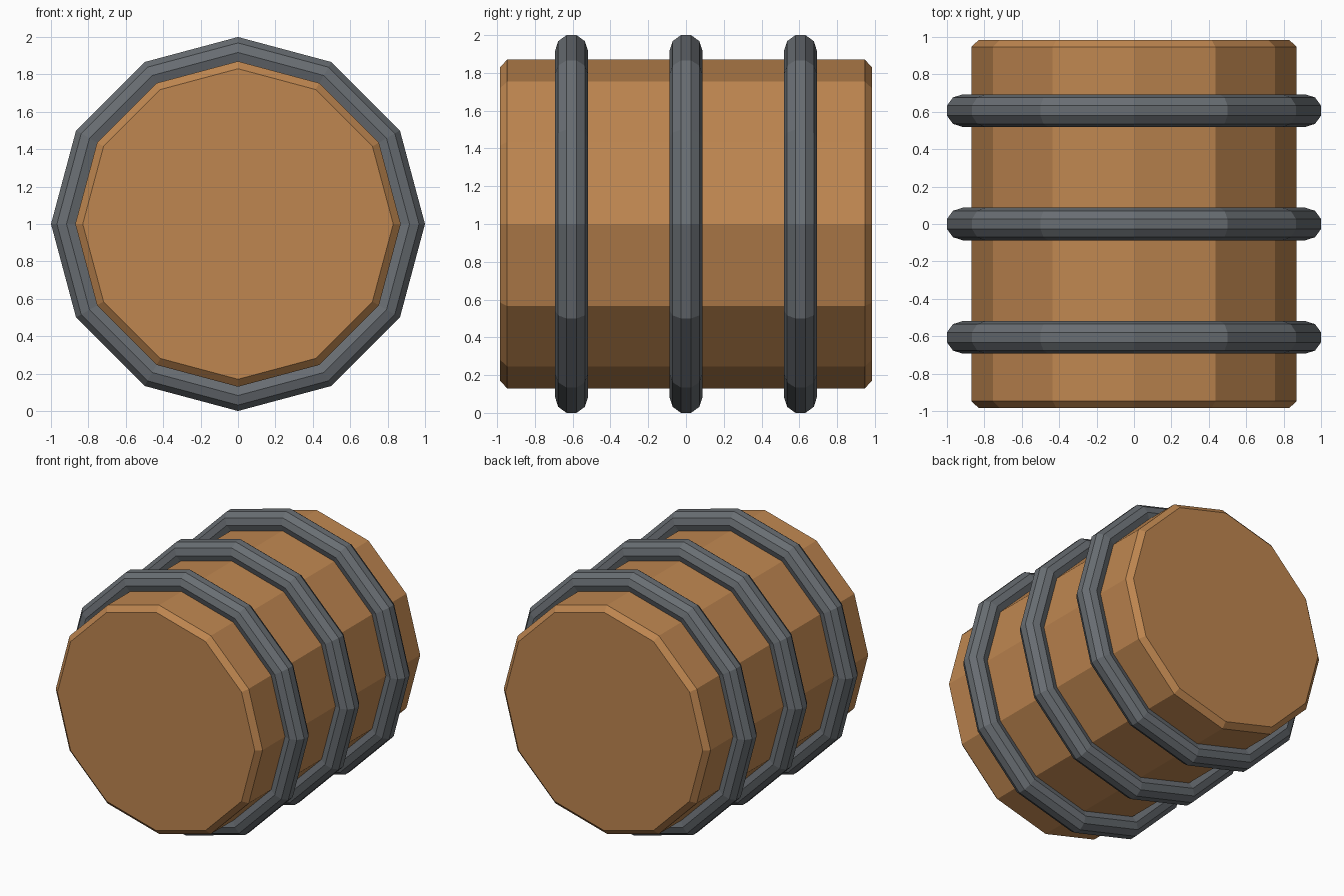
import bpy, bmesh
from math import sin, cos, pi, radians

if "Cube" in bpy.data.objects:
    bpy.data.objects.remove(bpy.data.objects["Cube"])

SIDES = 12


def material(name, color):
    m = bpy.data.materials.new(name)
    m.diffuse_color = (*color, 1)
    m.use_nodes = True
    m.node_tree.nodes["Principled BSDF"].inputs["Base Color"].default_value = m.diffuse_color
    return m


def lathe(name, profile, mat, closed):
    """Turn a (radius, y) profile round the lying barrel axis (y, at z = 1)."""
    bm = bmesh.new()
    rings = [[bm.verts.new((r * sin(2 * pi * i / SIDES), y, 1 + r * cos(2 * pi * i / SIDES)))
              for i in range(SIDES)] for r, y in profile]
    pairs = list(zip(rings, rings[1:]))
    if closed:
        pairs.append((rings[-1], rings[0]))
    else:
        bm.faces.new(rings[0])
        bm.faces.new(rings[-1])
    for a, b in pairs:
        for i in range(SIDES):
            j = (i + 1) % SIDES
            bm.faces.new((a[i], a[j], b[j], b[i]))
    bmesh.ops.recalc_face_normals(bm, faces=bm.faces)
    me = bpy.data.meshes.new(name)
    bm.to_mesh(me)
    bm.free()
    me.materials.append(mat)
    ob = bpy.data.objects.new(name, me)
    bpy.context.collection.objects.link(ob)
    return ob


wood = material("wood", (0.52, 0.24, 0.08))
iron = material("iron", (0.14, 0.155, 0.17))

# Wooden body with chamfered ends
lathe("barrel_body", [(0.83, -0.984), (0.87, -0.947), (0.87, 0.947), (0.83, 0.984)], wood, False)

# Three iron hoops with a ten-sided cross-section, flat side outwards
for name, y in (("front_hoop", -0.606), ("middle_hoop", 0), ("back_hoop", 0.606)):
    angles = [radians(18 + 36 * k) for k in range(10)]
    section = [(0.917 + 0.087 * cos(a), y + 0.087 * sin(a)) for a in angles]
    lathe(name, section, iron, True)
